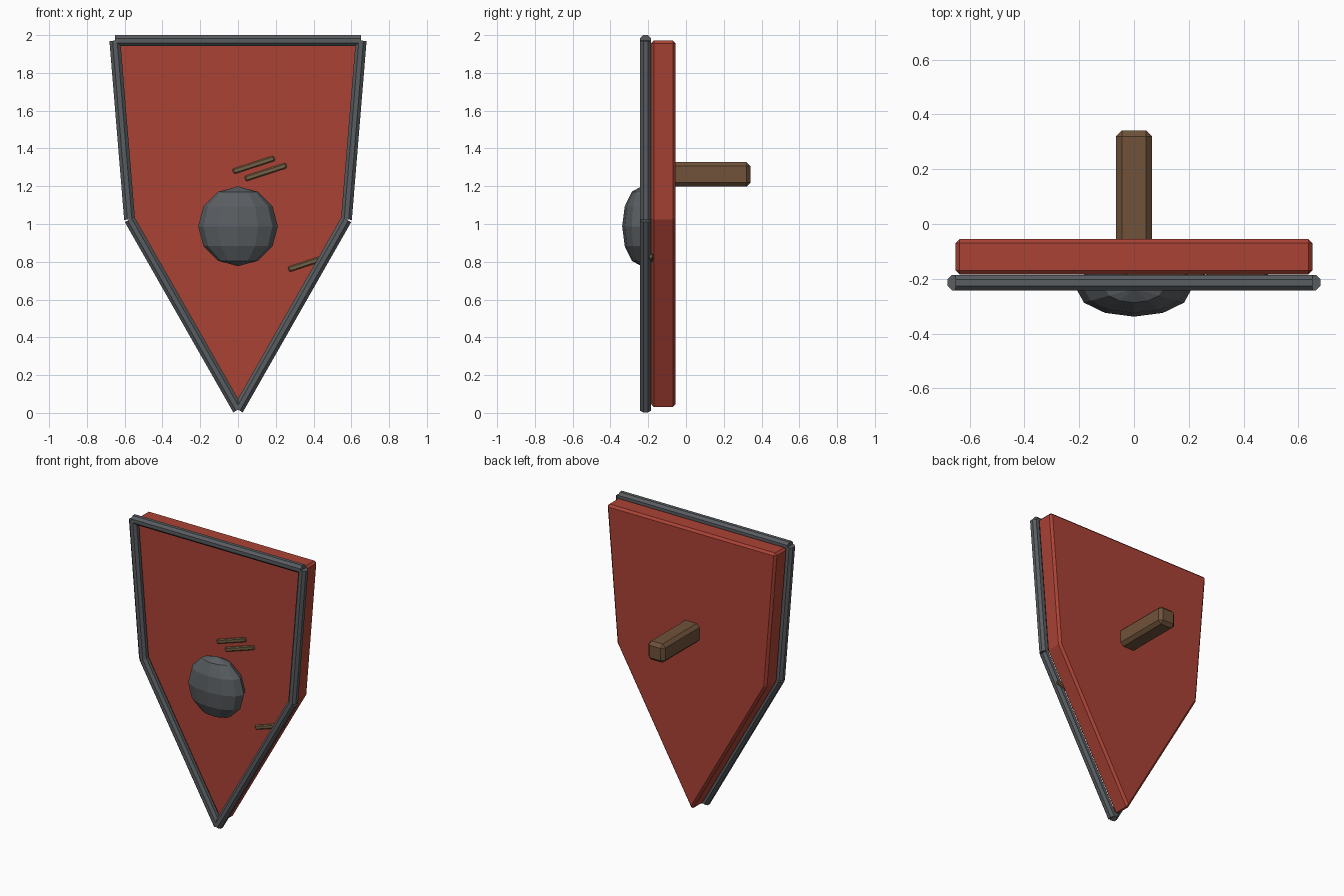
import bpy, bmesh, math
from mathutils import Vector, Matrix

if "Cube" in bpy.data.objects:
    bpy.data.objects.remove(bpy.data.objects["Cube"])


def material(name, rgb):
    m = bpy.data.materials.new(name)
    m.diffuse_color = (*rgb, 1)
    m.use_nodes = True
    m.node_tree.nodes["Principled BSDF"].inputs["Base Color"].default_value = m.diffuse_color
    return m


RED = material("red_paint", (0.40, 0.055, 0.035))
WOOD = material("wood", (0.16, 0.085, 0.042))
IRON = material("iron", (0.10, 0.11, 0.12))
SCRATCH = material("bare_wood", (0.17, 0.12, 0.06))


def finish(name, bm, mat, bevel=0):
    bmesh.ops.recalc_face_normals(bm, faces=bm.faces)
    me = bpy.data.meshes.new(name)
    bm.to_mesh(me)
    bm.free()
    me.materials.append(mat)
    ob = bpy.data.objects.new(name, me)
    bpy.context.collection.objects.link(ob)
    if bevel:
        b = ob.modifiers.new("bevel", 'BEVEL')
        b.width, b.segments = bevel, 1
        b.limit_method, b.angle_limit = 'ANGLE', math.radians(30)
    return ob


def box(name, loc, size, mat, bevel, tilt=0):
    bm = bmesh.new()
    mtx = (Matrix.Translation(loc) @ Matrix.Rotation(-tilt, 4, 'Y')
           @ Matrix.Diagonal((*size, 1)))
    bmesh.ops.create_cube(bm, size=1, matrix=mtx)
    return finish(name, bm, mat, bevel)


def bar(name, a, b, mat, apothem=0.0288, y=-0.214):
    # octagonal bar between two (x, z) points, flat side to the front
    a, b = Vector((a[0], y, a[1])), Vector((b[0], y, b[1]))
    d = (b - a).normalized()
    front = Vector((0, -1, 0))
    side = d.cross(front)
    r = apothem / math.cos(math.pi / 8)
    bm = bmesh.new()
    ring = []
    for i in range(8):
        t = (i + 0.5) * math.pi / 4
        ring.append(bm.verts.new(a + r * (math.cos(t) * front + math.sin(t) * side)))
    cap = bm.faces.new(ring)
    ext = bmesh.ops.extrude_face_region(bm, geom=[cap], use_keep_orig=True)
    bmesh.ops.translate(bm, vec=b - a,
                        verts=[v for v in ext["geom"] if isinstance(v, bmesh.types.BMVert)])
    return finish(name, bm, mat)


# Board: five-sided outline extruded backward
outline = [(-0.652, 1.971), (0.652, 1.971), (0.574, 1.024), (0, 0.017), (-0.574, 1.024)]
bm = bmesh.new()
face = bm.faces.new([bm.verts.new((x, -0.185, z)) for x, z in outline])
ext = bmesh.ops.extrude_face_region(bm, geom=[face], use_keep_orig=True)
bmesh.ops.translate(bm, vec=(0, 0.13, 0),
                    verts=[v for v in ext["geom"] if isinstance(v, bmesh.types.BMVert)])
finish("shield_board", bm, RED, 0.015)

# Iron rim along each outline edge
for i, name in enumerate(["rim_top", "rim_upper_right", "rim_lower_right",
                          "rim_lower_left", "rim_upper_left"]):
    bar(name, outline[i], outline[(i + 1) % 5], IRON)

# Domed boss
bm = bmesh.new()
bmesh.ops.create_uvsphere(bm, u_segments=12, v_segments=6, radius=1,
                          matrix=Matrix.Translation((0, -0.236, 0.988))
                          @ Matrix.Diagonal((0.211, 0.102, 0.211, 1)))
finish("boss", bm, IRON)

# Handle on the back
box("handle", (0, 0.125, 1.263), (0.13, 0.434, 0.13), WOOD, 0.022)

# Scratches on the front face
for i, (x, z) in enumerate([(0.083, 1.313), (0.147, 1.275), (0.377, 0.795)]):
    box(f"scratch_{i + 1}", (x, -0.187, z), (0.23, 0.024, 0.029), SCRATCH, 0.006,
        math.radians(18))
